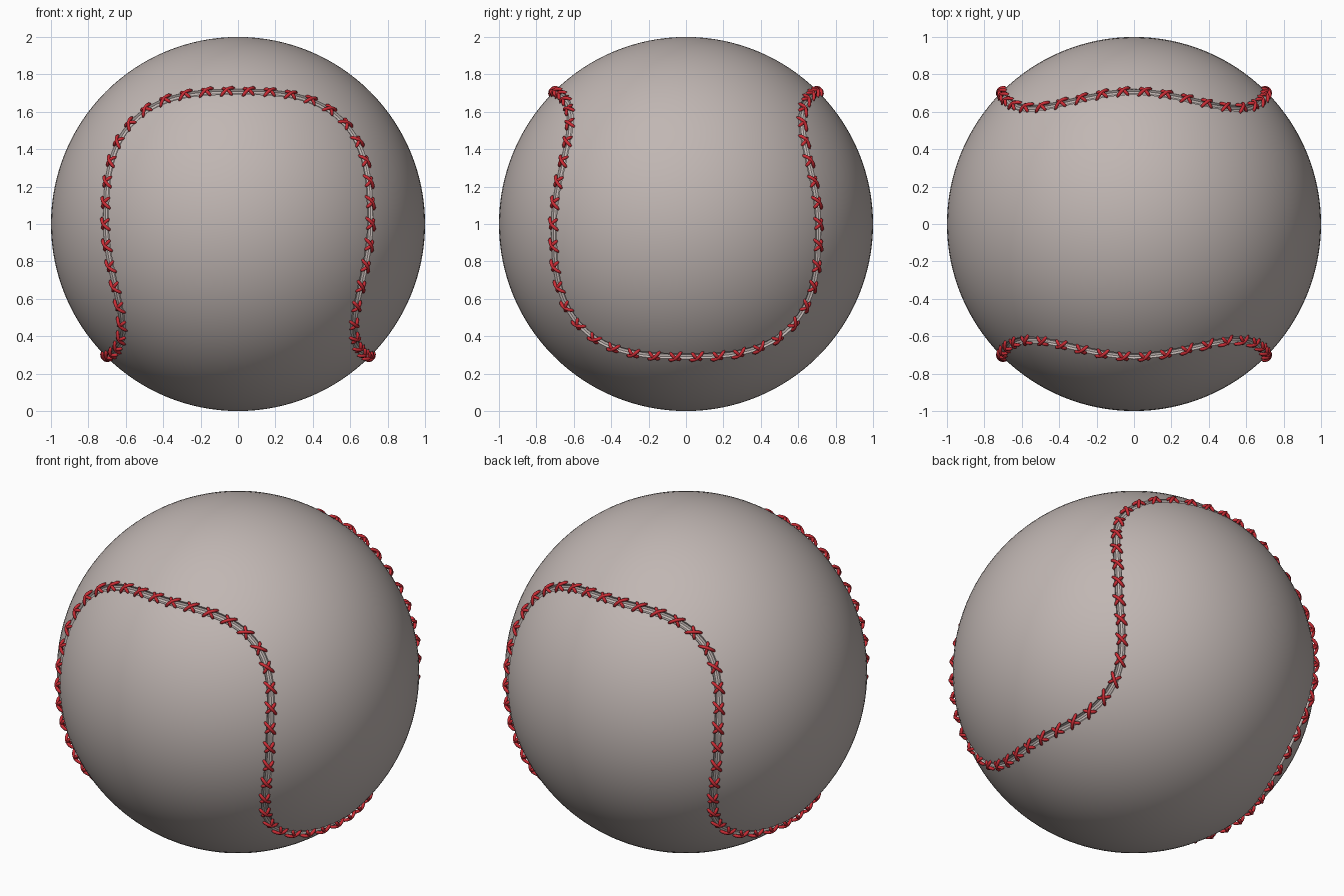
import bpy, bmesh, math
from mathutils import Vector

if "Cube" in bpy.data.objects:
    bpy.data.objects.remove(bpy.data.objects["Cube"])

STITCHES = 84
STEPS = 4                      # seam points per stitch
CENTRE = Vector((0, 0, 1))


def material(name, rgb):
    m = bpy.data.materials.new(name)
    m.diffuse_color = (*rgb, 1)
    m.use_nodes = True
    m.node_tree.nodes["Principled BSDF"].inputs["Base Color"].default_value = m.diffuse_color
    return m


LEATHER = material("warm_grey_leather", (0.53, 0.47, 0.45))
THREAD = material("red_thread", (0.60, 0.025, 0.035))


def make_object(name, bm, mat):
    bmesh.ops.recalc_face_normals(bm, faces=bm.faces)
    for f in bm.faces:
        f.smooth = True
    mesh = bpy.data.meshes.new(name)
    bm.to_mesh(mesh)
    bm.free()
    mesh.materials.append(mat)
    ob = bpy.data.objects.new(name, mesh)
    ob.location = CENTRE
    bpy.context.collection.objects.link(ob)
    return ob


def sweep(bm, pts, radii, sides, closed=False):
    """Round tube along points that lie around the ball centre."""
    n = len(pts)
    rings = []
    for i, p in enumerate(pts):
        a = pts[(i - 1) % n] if closed else pts[max(i - 1, 0)]
        b = pts[(i + 1) % n] if closed else pts[min(i + 1, n - 1)]
        t = (b - a).normalized()
        u = (p - t * p.dot(t)).normalized()
        v = t.cross(u)
        ring = []
        for k in range(sides):
            w = 2 * math.pi * (k + 0.5) / sides
            ring.append(bm.verts.new(p + (u * math.cos(w) + v * math.sin(w)) * radii[i]))
        rings.append(ring)
    for i in range(n if closed else n - 1):
        r0, r1 = rings[i], rings[(i + 1) % n]
        for k in range(sides):
            j = (k + 1) % sides
            bm.faces.new((r0[k], r0[j], r1[j], r1[k]))
    if not closed:
        bm.faces.new(rings[0])
        bm.faces.new(rings[-1])


def seam_points(count):
    """Rounded-square arches on the unit sphere, mirrored into one closed loop."""
    quarter, other = [], []
    for i in range(201):
        w = math.pi / 2 * i / 200
        a = math.sqrt(0.5) * max(math.sin(w), 0) ** 0.7
        b = math.sqrt(0.5) * max(math.cos(w), 0) ** 0.7
        c = math.sqrt(1 - a * a - b * b)
        quarter.append(Vector((a, -c, b)))
        other.append(Vector((c, -b, -a)))
    quarter += other[1:]
    half = quarter + [Vector((p.x, -p.y, p.z)) for p in reversed(quarter[:-1])]
    loop = half + [Vector((-p.x, p.y, p.z)) for p in reversed(half[:-1])]
    # even spacing along the loop
    dist = [0.0]
    for p, q in zip(loop, loop[1:]):
        dist.append(dist[-1] + (q - p).length)
    out, j = [], 0
    for i in range(count):
        d = dist[-1] * i / count
        while dist[j + 1] <= d:
            j += 1
        f = (d - dist[j]) / (dist[j + 1] - dist[j])
        out.append(loop[j].lerp(loop[j + 1], f).normalized())
    return out


seam = seam_points(STITCHES * STEPS)

# ball
bm = bmesh.new()
bmesh.ops.create_uvsphere(bm, u_segments=128, v_segments=64, radius=1)
ball = make_object("ball", bm, LEATHER)

# seam groove cut into the ball
bm = bmesh.new()
sweep(bm, [p * 0.999 for p in seam], [0.02] * len(seam), 10, closed=True)
cutter = make_object("seam_groove_cutter", bm, LEATHER)
cutter.hide_render = True
cutter.display_type = 'WIRE'
mod = ball.modifiers.new("seam_groove", 'BOOLEAN')
mod.operation = 'DIFFERENCE'
mod.solver = 'EXACT'
mod.object = cutter

bpy.context.view_layer.update()
grooved = bpy.data.meshes.new_from_object(
    ball.evaluated_get(bpy.context.evaluated_depsgraph_get()))
if len(grooved.polygons) > 5000:
    ball.modifiers.clear()
    ball.data = grooved
    bpy.data.objects.remove(cutter)
bpy.context.view_layer.objects.active = ball
ball.select_set(True)
bpy.ops.object.shade_smooth_by_angle(angle=math.radians(30))

# crossed thread stitches arching over the groove
bm = bmesh.new()
for i in range(STITCHES):
    k = i * STEPS + STEPS // 2
    p = seam[k]
    t = (seam[(k + 1) % len(seam)] - seam[k - 1]).normalized()
    s = p.cross(t)
    for angle, reach, lift in ((42, 0.046, 0.022), (-42, 0.036, 0.018)):
        w = math.radians(angle)
        d = t * math.cos(w) + s * math.sin(w)
        path, radii = [], []
        for m in range(9):
            f = m / 4 - 1
            path.append((p + d * reach * f).normalized() * (0.997 + lift * (1 - f * f)))
            radii.append(0.0095 if 0 < m < 8 else 0.006)
        sweep(bm, path, radii, 8)
make_object("stitches", bm, THREAD)
